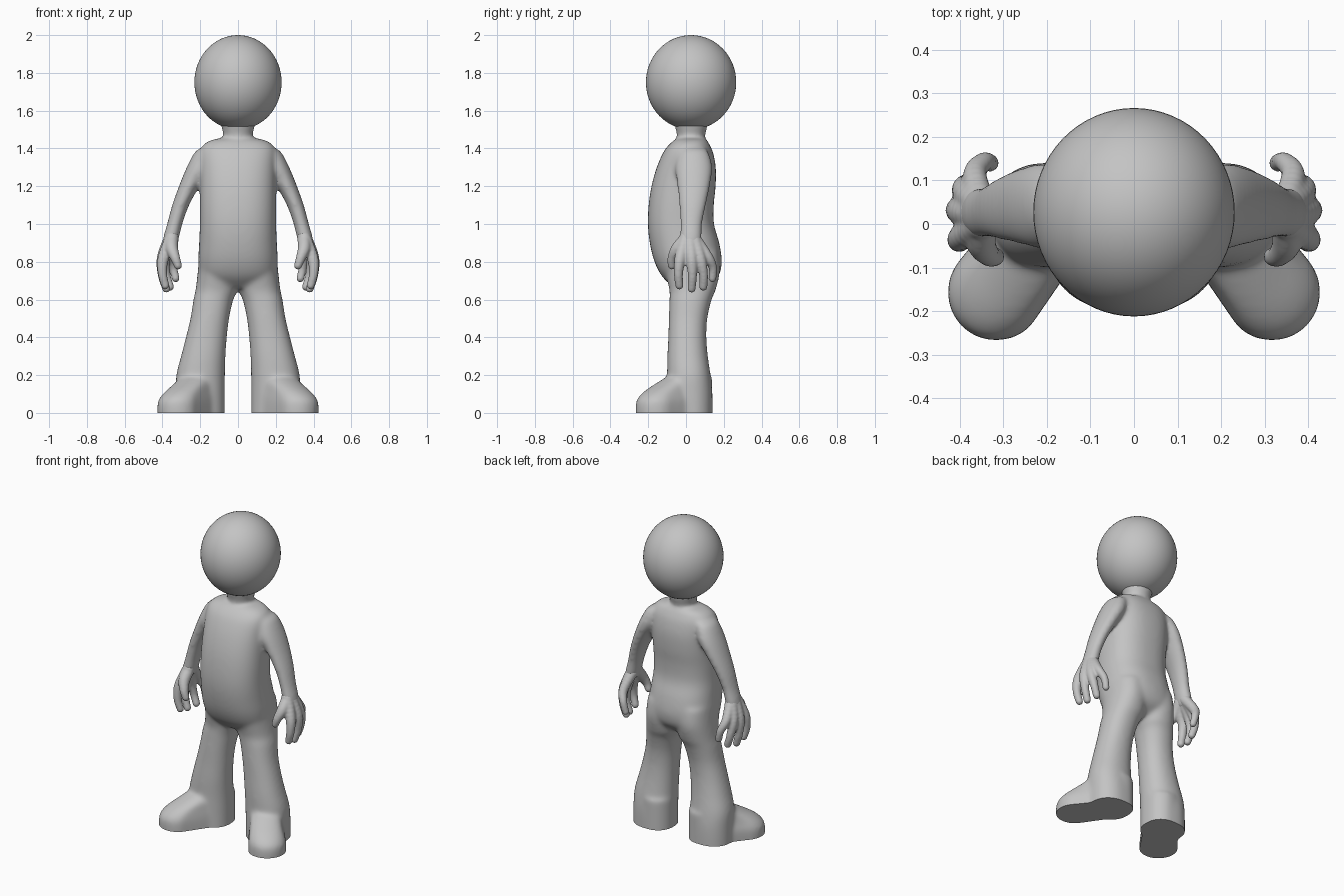
import bpy, bmesh
from math import cos, sin, pi, copysign
from mathutils import Vector, Matrix

cube = bpy.data.objects.get("Cube")
if cube:
    bpy.data.objects.remove(cube, do_unlink=True)

grey = bpy.data.materials.new("plain grey")
grey.use_nodes = True
colour = (0.55, 0.55, 0.55, 1)
grey.diffuse_color = colour
grey.node_tree.nodes["Principled BSDF"].inputs["Base Color"].default_value = colour


def spline(rows, steps):
    """Smooth curve through rows of numbers."""
    pts = [Vector(r) for r in rows]
    pts = [pts[0]] + pts + [pts[-1]]
    out = []
    for a, b, c, d in zip(pts, pts[1:], pts[2:], pts[3:]):
        for i in range(steps):
            t = i / steps
            out.append(0.5 * (2 * b + (c - a) * t + (2 * a - 5 * b + 4 * c - d) * t * t
                              + (3 * b - a - 3 * c + d) * t ** 3))
    return out + [pts[-1]]


def skin_rings(bm, rings, side=1):
    """Closed skin over a stack of equal rings."""
    loops = [[bm.verts.new((side * x, y, z)) for x, y, z in r] for r in rings]
    n = len(loops[0])
    for a, b in zip(loops, loops[1:]):
        for i in range(n):
            j = (i + 1) % n
            bm.faces.new((a[i], a[j], b[j], b[i]))
    bm.faces.new(loops[0])
    bm.faces.new(loops[-1])


def loft(bm, rows, side=1, power=2.0, n=40):
    """Rows are height, x range, y range of rounded slices."""
    def rounded(v):
        return copysign(abs(v) ** (2 / power), v)
    rings = []
    for z, x0, x1, y0, y1 in spline(rows, 4):
        rings.append([((x0 + x1) / 2 + (x1 - x0) / 2 * rounded(cos(2 * pi * i / n)),
                       (y0 + y1) / 2 + (y1 - y0) / 2 * rounded(sin(2 * pi * i / n)), z)
                      for i in range(n)])
    skin_rings(bm, rings, side)


def foot(bm, rows, side, n=40):
    """Slices run round a heel circle and a toe circle."""
    heel = Vector((0.17, 0.04))
    rings = []
    for z, tx, ty, r in spline(rows, 3):
        toe = Vector((tx, ty))
        ring = []
        for i in range(n):
            d = Vector((cos(2 * pi * i / n), sin(2 * pi * i / n)))
            front = d.dot(toe - heel) > 0
            p = toe + d * r if front else heel + d * 0.1
            ring.append((p.x, p.y, z))
        rings.append(ring)
    skin_rings(bm, rings, side)


def finger(bm, rows, side):
    """Row of overlapping balls along a bent path."""
    for x, y, z, r in spline(rows, 6):
        bmesh.ops.create_uvsphere(bm, u_segments=16, v_segments=10, radius=r,
                                  matrix=Matrix.Translation((side * x, y, z)))


def finish(obj):
    obj.data.materials.clear()
    obj.data.materials.append(grey)
    bpy.ops.object.select_all(action='DESELECT')
    obj.select_set(True)
    bpy.context.view_layer.objects.active = obj
    bpy.ops.object.shade_smooth_by_angle(angle=0.9)


def blend(name, bm, voxel, rounds):
    """Fuse overlapping parts into one soft skin, cut flat at the ground."""
    bmesh.ops.recalc_face_normals(bm, faces=bm.faces)
    mesh = bpy.data.meshes.new(name)
    bm.to_mesh(mesh)
    bm.free()
    obj = bpy.data.objects.new(name, mesh)
    bpy.context.collection.objects.link(obj)
    fuse = obj.modifiers.new("fuse", 'REMESH')
    fuse.mode = 'VOXEL'
    fuse.voxel_size = voxel
    soften = obj.modifiers.new("soften", 'SMOOTH')
    soften.factor = 0.5
    soften.iterations = rounds
    graph = bpy.context.evaluated_depsgraph_get()
    result = bpy.data.meshes.new_from_object(obj.evaluated_get(graph))
    obj.modifiers.clear()
    obj.data = result
    bm = bmesh.new()
    bm.from_mesh(result)
    bmesh.ops.bisect_plane(bm, geom=bm.verts[:] + bm.edges[:] + bm.faces[:],
                           plane_co=(0, 0, 0), plane_no=(0, 0, 1), clear_inner=True)
    bmesh.ops.holes_fill(bm, edges=[e for e in bm.edges if e.is_boundary], sides=0)
    bmesh.ops.recalc_face_normals(bm, faces=bm.faces)
    bm.to_mesh(result)
    bm.free()
    finish(obj)


# Torso: height, half width, front, back
torso = [(0.66, 0.12, -0.06, 0.1), (0.72, 0.195, -0.125, 0.17), (0.8, 0.21, -0.167, 0.19),
         (0.9, 0.206, -0.192, 0.176), (1.0, 0.202, -0.202, 0.148), (1.1, 0.202, -0.198, 0.147),
         (1.2, 0.202, -0.183, 0.157), (1.3, 0.202, -0.155, 0.158), (1.38, 0.2, -0.12, 0.143),
         (1.42, 0.183, -0.09, 0.125), (1.445, 0.14, -0.06, 0.11), (1.455, 0.08, -0.03, 0.09)]
neck = [(1.38, 0.08, -0.05, 0.1), (1.46, 0.076, -0.047, 0.1),
        (1.5, 0.085, -0.055, 0.11), (1.56, 0.1, -0.07, 0.12)]
leg = [(0.85, 0, 0.205, -0.12, 0.17), (0.75, 0, 0.213, -0.11, 0.18),
       (0.65, 0.003, 0.225, -0.088, 0.157), (0.6, 0.025, 0.236, -0.088, 0.136),
       (0.5, 0.047, 0.252, -0.091, 0.113), (0.4, 0.059, 0.276, -0.094, 0.108),
       (0.3, 0.066, 0.302, -0.099, 0.116), (0.2, 0.069, 0.327, -0.1, 0.13),
       (0.1, 0.069, 0.33, -0.1, 0.14), (-0.05, 0.069, 0.33, -0.1, 0.14)]
arm = [(1.4, 0.12, 0.2, -0.02, 0.1), (1.38, 0.12, 0.23, -0.04, 0.12),
       (1.3, 0.14, 0.272, -0.057, 0.14), (1.2, 0.203, 0.313, -0.047, 0.128),
       (1.1, 0.258, 0.349, -0.037, 0.107), (1.0, 0.294, 0.376, -0.031, 0.087),
       (0.93, 0.311, 0.396, -0.033, 0.084), (0.88, 0.33, 0.4, -0.03, 0.08)]
shoe = [(-0.05, 0.315, -0.155, 0.11), (0.05, 0.316, -0.156, 0.111), (0.09, 0.305, -0.145, 0.102),
        (0.12, 0.285, -0.12, 0.094), (0.15, 0.255, -0.08, 0.09), (0.19, 0.22, -0.02, 0.085)]

body = bmesh.new()
for rows in (torso, neck):
    loft(body, [(z, -w, w, y0, y1) for z, w, y0, y1 in rows], power=2.4 if rows is torso else 2)
for side in (1, -1):
    loft(body, leg, side, power=2.2)
    loft(body, arm, side)
    foot(body, shoe, side)
blend("body", body, 0.009, 30)

# Hands: wrist, knuckle, middle joint and tip of each finger, with radius
fingers = [
    [(0.35, 0.0, 0.93, 0.036), (0.395, -0.03, 0.82, 0.031), (0.4, -0.04, 0.74, 0.025), (0.385, -0.035, 0.675, 0.022)],
    [(0.355, 0.02, 0.93, 0.036), (0.398, 0.03, 0.82, 0.033), (0.4, 0.034, 0.73, 0.025), (0.38, 0.03, 0.658, 0.022)],
    [(0.352, 0.04, 0.93, 0.036), (0.388, 0.075, 0.82, 0.031), (0.38, 0.093, 0.73, 0.024), (0.36, 0.092, 0.668, 0.022)],
    [(0.35, 0.047, 0.92, 0.034), (0.365, 0.113, 0.83, 0.028), (0.345, 0.142, 0.77, 0.023), (0.33, 0.14, 0.712, 0.021)],
    [(0.35, 0.0, 0.92, 0.036), (0.35, -0.045, 0.87, 0.034), (0.332, -0.072, 0.82, 0.026), (0.318, -0.075, 0.78, 0.022)]]
for side, name in ((1, "left_hand"), (-1, "right_hand")):
    hand = bmesh.new()
    for rows in fingers:
        finger(hand, rows, side)
    blend(name, hand, 0.006, 8)

# Head
bpy.ops.mesh.primitive_uv_sphere_add(segments=64, ring_count=32, radius=1, location=(0, 0.027, 1.75))
head = bpy.context.object
head.name = "head"
head.scale = (0.231, 0.239, 0.25)
finish(head)
